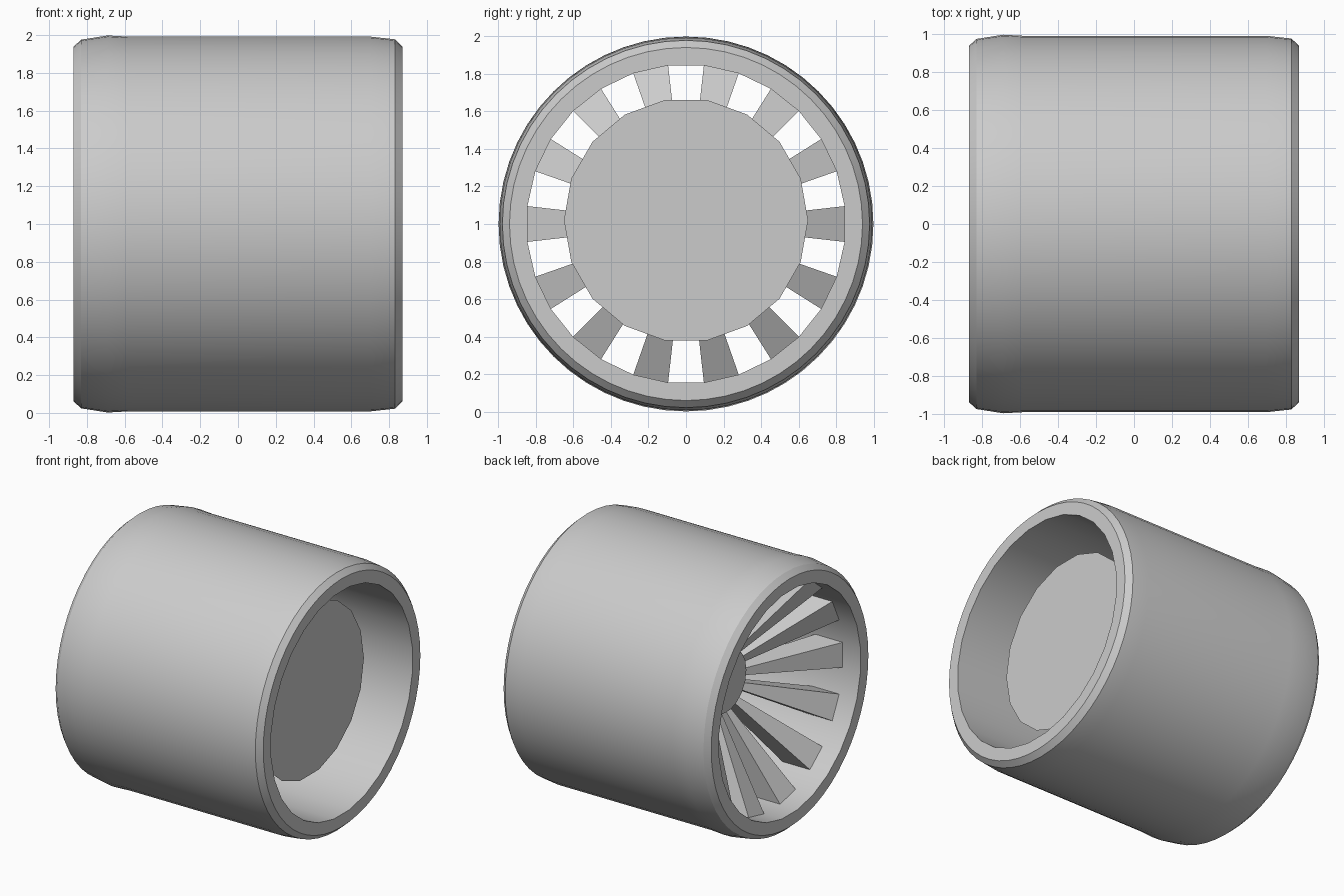
import bpy
import bmesh
from math import cos, sin, pi, radians

default = bpy.data.objects.get("Cube")
if default:
    bpy.data.objects.remove(default, do_unlink=True)

BLADES = 14
AXIS_Z = 1.0
HALF = pi / (2 * BLADES)      # half the angle of one blade

grey = bpy.data.materials.new("plain grey")
grey.use_nodes = True
tone = (0.6, 0.6, 0.6, 1)
grey.diffuse_color = tone
grey.node_tree.nodes["Principled BSDF"].inputs["Base Color"].default_value = tone


def polar(x, r, a, z=AXIS_Z):
    """Point at radius r and angle a around the x axis."""
    return (x, r * cos(a), z + r * sin(a))


def finish(name, bm, smooth):
    bmesh.ops.recalc_face_normals(bm, faces=bm.faces)
    mesh = bpy.data.meshes.new(name)
    bm.to_mesh(mesh)
    bm.free()
    mesh.materials.append(grey)
    obj = bpy.data.objects.new(name, mesh)
    bpy.context.collection.objects.link(obj)
    if smooth:
        bpy.ops.object.select_all(action="DESELECT")
        obj.select_set(True)
        bpy.context.view_layer.objects.active = obj
        bpy.ops.object.shade_smooth_by_angle(angle=radians(25))


def skin(bm, rings, closed):
    """Join neighbouring rings with quads; loop back to the first if closed."""
    n = len(rings[0])
    pairs = list(zip(rings, rings[1:]))
    if closed:
        pairs.append((rings[-1], rings[0]))
    for a, b in pairs:
        for i in range(n):
            j = (i + 1) % n
            bm.faces.new((a[i], a[j], b[j], b[i]))


# Outer shell: round outside with chamfered rims, bore with flat facets
outside = [(-0.87, 0.94), (-0.83, 0.976), (-0.69, 0.998), (-0.58, 0.992),
           (0.70, 0.992), (0.83, 0.978), (0.87, 0.94)]
bore = [(0.87, 0.85), (-0.87, 0.85)]
segments = 4 * BLADES
bm = bmesh.new()
rings = []
for x, r in outside + bore:
    ring = []
    for i in range(segments):
        a = i * HALF
        flat = cos(HALF) if (x, r) in bore and i % 2 == 0 else 1
        ring.append(bm.verts.new(polar(x, r * flat, a)))
    rings.append(ring)
skin(bm, rings, True)
finish("outer_shell", bm, True)

# Tapered hub: wide disc on one end, small face on the other
sides = 18
bm = bmesh.new()
rings = [[bm.verts.new(polar(x, r, 2 * pi * i / sides, AXIS_Z + 0.02))
          for i in range(sides)]
         for x, r in ((0.60, 0.65), (-0.345, 0.23))]
skin(bm, rings, False)
for ring in rings:
    bm.faces.new(ring)
finish("hub", bm, True)

# Wedge blades sloping inward from the bore to the hub
blade_profile = [(-0.725, 0.855), (-0.315, 0.22),
                 (-0.165, 0.22), (-0.495, 0.855)]
bm = bmesh.new()
for k in range(BLADES):
    middle = 4 * HALF * k
    edges = [[bm.verts.new(polar(x, r, middle + s * HALF))
              for x, r in blade_profile] for s in (-1, 1)]
    skin(bm, edges, False)
    for edge in edges:
        bm.faces.new(edge)
finish("blades", bm, False)
